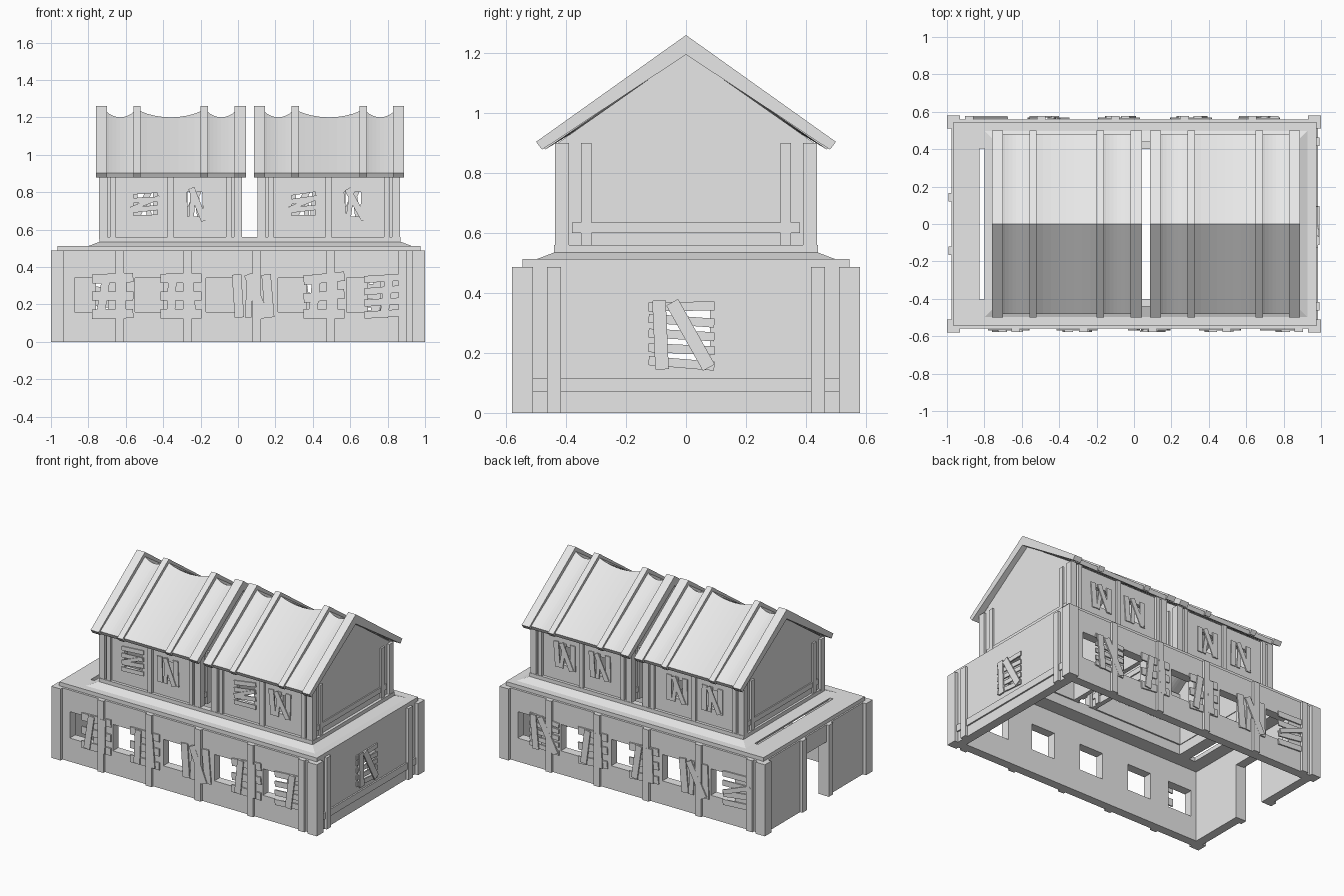
import bpy, bmesh, math, random
from mathutils import Matrix, Vector

random.seed(4)
if "Cube" in bpy.data.objects:
    bpy.data.objects.remove(bpy.data.objects["Cube"], do_unlink=True)

GREY = bpy.data.materials.new("plain grey")
GREY.use_nodes = True
GREY.diffuse_color = (0.8, 0.8, 0.8, 1)
GREY.node_tree.nodes["Principled BSDF"].inputs["Base Color"].default_value = (0.8, 0.8, 0.8, 1)


def finish(name, bm):
    bmesh.ops.recalc_face_normals(bm, faces=bm.faces)
    mesh = bpy.data.meshes.new(name)
    bm.to_mesh(mesh)
    bm.free()
    mesh.materials.append(GREY)
    ob = bpy.data.objects.new(name, mesh)
    bpy.context.collection.objects.link(ob)
    return ob


def add_box(bm, x0, x1, y0, y1, z0, z1):
    size = Matrix.Diagonal((x1 - x0, y1 - y0, z1 - z0, 1))
    mid = Matrix.Translation(((x0 + x1) / 2, (y0 + y1) / 2, (z0 + z1) / 2))
    bmesh.ops.create_cube(bm, size=1, matrix=mid @ size)


def ring(name, x0, x1, y, profile):
    """Sweep a closed (inset, height) profile around a rectangle."""
    bm = bmesh.new()
    loops = [[bm.verts.new(p) for p in ((x0 + i, i - y, z), (x1 - i, i - y, z),
                                        (x1 - i, y - i, z), (x0 + i, y - i, z))]
             for i, z in profile]
    for k, loop in enumerate(loops):
        nxt = loops[(k + 1) % len(loops)]
        for j in range(4):
            m = (j + 1) % 4
            bm.faces.new((loop[j], loop[m], nxt[m], nxt[j]))
    return finish(name, bm)


def prism(bm, x0, x1, outline):
    """Extrude a (y, z) outline along x."""
    face = bm.faces.new([bm.verts.new((x0, y, z)) for y, z in outline])
    out = bmesh.ops.extrude_face_region(bm, geom=[face])["geom"]
    bmesh.ops.translate(bm, vec=(x1 - x0, 0, 0),
                        verts=[v for v in out if isinstance(v, bmesh.types.BMVert)])


def cut(ob, boxes):
    bm = bmesh.new()
    for b in boxes:
        add_box(bm, *b)
    cutter = finish("opening_cutter", bm)
    cutter.hide_render = True
    mod = ob.modifiers.new("openings", "BOOLEAN")
    mod.operation, mod.solver, mod.object = "DIFFERENCE", "EXACT", cutter
    bpy.context.view_layer.objects.active = ob
    bpy.ops.object.modifier_apply(modifier=mod.name)
    bpy.data.objects.remove(cutter, do_unlink=True)


# Board layouts: (across, up, length, width, tilt in degrees, layer)
def rows(n, tilt=0):
    return [(0, 0.19 * (2 * k / (n - 1) - 1) / 2, 0.22, 0.15 / n, tilt, 0) for k in range(n)]


HASH = rows(3, 3) + [(s * 0.05, 0, 0.23, 0.045, 88 + 4 * s, 1) for s in (-1, 1)]
SLANT = rows(5, -3) + [(-0.07, 0, 0.23, 0.045, 95, 1), (0.03, 0, 0.25, 0.045, 120, 1)]
ZIGZAG = [(s * 0.08, 0, 0.23, 0.05, 92, 0) for s in (-1, 1)] + \
         [(-0.02, 0, 0.23, 0.035, 84, 0), (0.02, 0, 0.25, 0.045, 115, 1)]
SLATS = rows(4, 4) + [(0.01, 0, 0.23, 0.045, 85, 1)]
STRIPES = rows(4, 5) + [(0, 0.01, 0.22, 0.03, 20, 1)]


def boards(name, layout, origin, turn, scale=1.0):
    """Nail boards on a wall; turn 0 faces the front."""
    bm = bmesh.new()
    base = Matrix.Translation(origin) @ Matrix.Rotation(math.radians(turn), 4, "Z")
    for u, v, length, width, tilt, layer in layout:
        tilt += random.uniform(-4, 4)
        m = base @ Matrix.Scale(scale, 4) @ Matrix.Translation((u, -0.004 - 0.008 * layer, v)) \
            @ Matrix.Rotation(math.radians(-tilt), 4, "Y")
        bmesh.ops.create_cube(bm, size=1, matrix=m @ Matrix.Diagonal((length, 0.009, width, 1)))
    finish(name, bm)


# Ground floor walls with window and door openings
WINDOWS = (-0.67, -0.305, 0.08, 0.46, 0.785)
walls = ring("ground_walls", -0.975, 0.975, 0.56, [(0, 0), (0, 0.487), (0.06, 0.487), (0.06, 0)])
holes = [(s * x - 0.09, s * x + 0.09, s * 0.53 - 0.1, s * 0.53 + 0.1, 0.16, 0.34)
         for x in WINDOWS for s in (1, -1)]
holes += [(0.85, 1.05, -0.1, 0.08, 0.17, 0.35), (-1.05, -0.85, -0.12, 0.12, -0.1, 0.37)]
cut(walls, holes)

# Boards on the ground floor windows
FRONT = (HASH, HASH, ZIGZAG, HASH, SLATS)
BACK = (SLANT, HASH, HASH, ZIGZAG, STRIPES)
for x, f, b in zip(WINDOWS, FRONT, BACK):
    boards("front_window_boards", f, (x, -0.561, 0.245), 0)
    boards("back_window_boards", b, (-x, 0.561, 0.245), 180)
boards("side_window_boards", SLANT, (0.976, -0.015, 0.26), 90)

# Ground floor posts and rail
bm = bmesh.new()
for sx in (-1, 1):
    for sy in (-1, 1):
        x, y = sorted((sx, sx * 0.93)), sorted((sy * 0.58, sy * 0.51))
        add_box(bm, *x, *y, 0, 0.487)
for s in (-1, 1):
    for x in (-0.88, -0.495, -0.1, 0.27, 0.633):
        add_box(bm, s * x - 0.023, s * x + 0.023, *sorted((s * 0.55, s * 0.577)), 0, 0.487)
    add_box(bm, 0.96, 0.993, s * 0.44 - 0.023, s * 0.44 + 0.023, 0, 0.487)
    add_box(bm, -0.993, -0.96, s * 0.142 - 0.023, s * 0.142 + 0.023, 0, 0.487)
finish("ground_posts", bm)
bm = bmesh.new()
add_box(bm, 0.96, 0.985, -0.51, 0.51, 0.07, 0.117)
finish("side_rail", bm)

# Ledge with an open middle, then the sloped plinth
ring("ledge", -0.965, 0.975, 0.545, [(0, 0.485), (0, 0.513), (0.14, 0.513), (0.14, 0.485)])
ring("plinth", -0.80, 0.93, 0.5, [(0, 0.512), (0.06, 0.535), (0.06, 0.56), (0.1, 0.56),
                                  (0.1, 0.485), (0.02, 0.485)])


# Roof shapes
def slope(y, apex):
    return apex - abs(y) * 0.712


FRAME = [(0, 1.26), (0.5, 0.904), (0.48, 0.878), (0, 1.195), (-0.48, 0.878), (-0.5, 0.904)]


def sheet(bm, x0, x1, sag, n=8):
    """Roof sheet that hangs lower at the ridge between two frames."""
    rings = []
    for k in range(n + 1):
        t = k / n
        top = 1.237 - sag * math.sin(math.pi * t) ** 0.8
        low = top - 0.035
        pts = [(0, top), (0.482, 0.903), (0.47, 0.878), (0, low), (-0.47, 0.878), (-0.482, 0.903)]
        rings.append([bm.verts.new((x0 + (x1 - x0) * t, y, z)) for y, z in pts])
    for a, b in zip(rings, rings[1:]):
        for j in range(6):
            m = (j + 1) % 6
            bm.faces.new((a[j], a[m], b[m], b[j]))
    for end in (rings[0], rings[-1]):
        bm.faces.new((end[0], end[1], end[2], end[3]))
        bm.faces.new((end[0], end[3], end[4], end[5]))


def house(side, c, frames):
    # Walls with two windows front and back
    w = ring(side + "_house_walls", c - 0.365, c + 0.365, 0.42,
             [(0, 0.55), (0, 0.9), (0.03, 0.9), (0.03, 0.55)])
    cut(w, [(c + d - 0.065, c + d + 0.065, s * 0.41 - 0.06, s * 0.41 + 0.06, 0.67, 0.8)
            for d in (-0.135, 0.13) for s in (-1, 1)])
    for s, turn in ((-1, 0), (1, 180)):
        for d, layout in ((-0.135, STRIPES if s < 0 else ZIGZAG), (0.13, ZIGZAG)):
            boards(side + "_house_boards", layout, (c + d, s * 0.421, 0.735), turn, 0.75)

    # Posts and low end rails
    bm = bmesh.new()
    for sy in (-1, 1):
        for d, half in ((-0.36, 0.022), (-0.31, 0.014), (0, 0.016), (0.31, 0.014), (0.36, 0.022)):
            add_box(bm, c + d - half, c + d + half, *sorted((sy * 0.437, sy * 0.39)), 0.55, 0.9)
        for sx in (-1, 1):
            add_box(bm, *sorted((c + sx * 0.355, c + sx * 0.377)),
                    *sorted((sy * 0.315, sy * 0.35)), 0.55, 0.9)
    for sx in (-1, 1):
        add_box(bm, *sorted((c + sx * 0.355, c + sx * 0.373)), -0.38, 0.38, 0.6, 0.635)
    finish(side + "_house_posts", bm)

    # Gable ends
    bm = bmesh.new()
    for sx in (-1, 1):
        prism(bm, c + sx * 0.335, c + sx * 0.365, [(-0.435, 0.895), (0.435, 0.895), (0, 1.2)])
    finish(side + "_gables", bm)

    # Roof frames with sagging sheets between
    bm = bmesh.new()
    for x0, x1 in frames:
        prism(bm, x0, x1, FRAME)
    finish(side + "_roof_frames", bm)
    bm = bmesh.new()
    for a, b in zip(frames, frames[1:]):
        sheet(bm, a[1] - 0.01, b[0] + 0.01, 0.037)
    finish(side + "_roof_sheets", bm)


house("right", -0.36, [(-0.76, -0.70), (-0.56, -0.52), (-0.2, -0.16), (-0.02, 0.042)])
house("left", 0.485, [(0.085, 0.145), (0.285, 0.325), (0.65, 0.69), (0.83, 0.888)])
